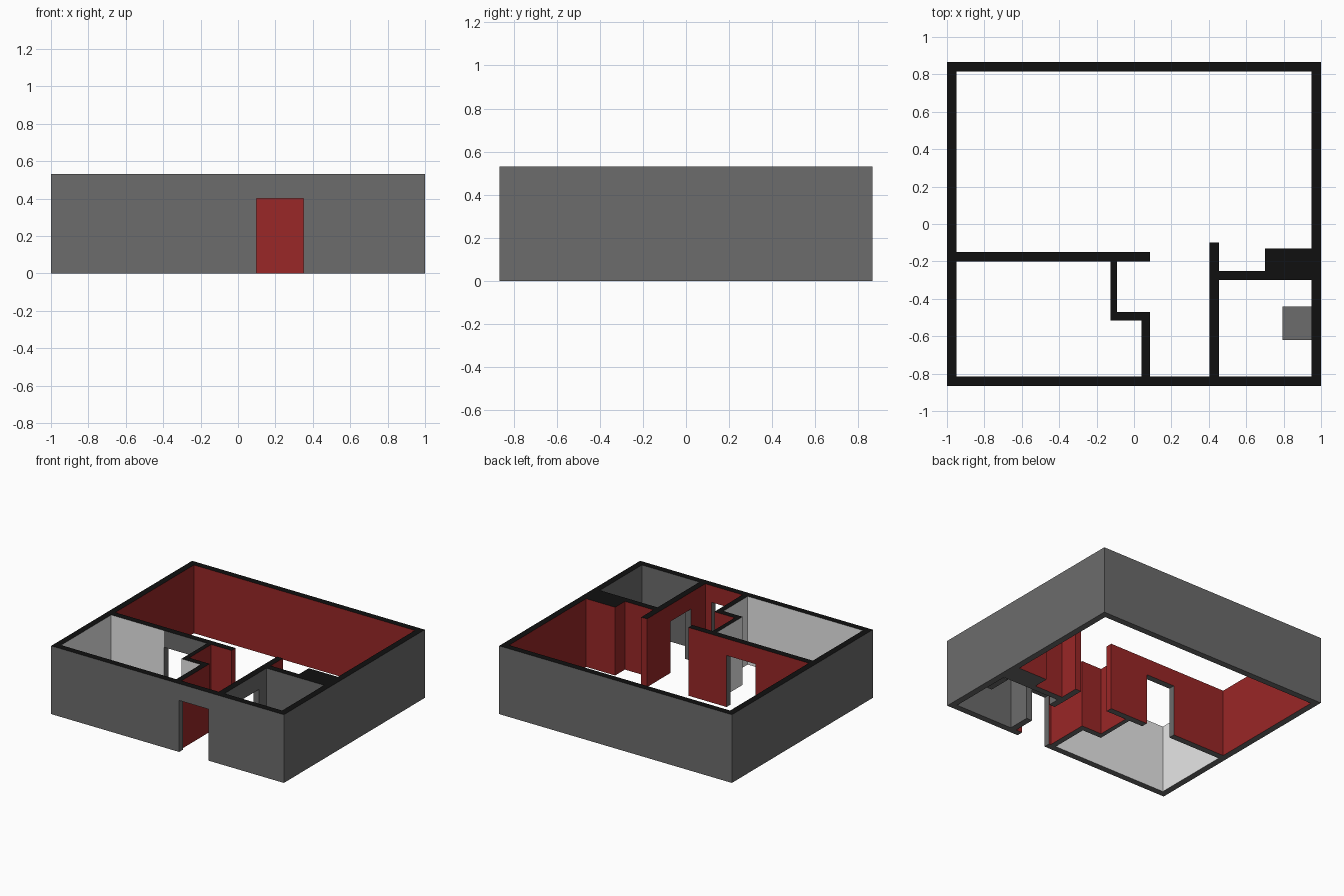
import bpy
import bmesh
from mathutils import Vector

if "Cube" in bpy.data.objects:
    bpy.data.objects.remove(bpy.data.objects["Cube"], do_unlink=True)

HEIGHT = 0.53
DOOR_HEIGHT = 0.4
BEDROOM_DOOR_X = -0.494


def material(name, r, g, b):
    mat = bpy.data.materials.new(name)
    mat.use_nodes = True
    mat.diffuse_color = (r, g, b, 1)
    mat.node_tree.nodes["Principled BSDF"].inputs["Base Color"].default_value = (r, g, b, 1)
    return mat


MATERIALS = [
    material("plain grey", 0.15, 0.15, 0.15),
    material("dark red", 0.32, 0.02, 0.02),
    material("white paint", 0.87, 0.87, 0.87),
    material("black wall top", 0.005, 0.005, 0.005),
]
GREY, RED, WHITE, BLACK = range(4)


def box(name, lo, hi):
    lo, hi = Vector(lo), Vector(hi)
    bm = bmesh.new()
    bmesh.ops.create_cube(bm, size=1)
    for v in bm.verts:
        v.co = Vector((lo[i] + (v.co[i] + 0.5) * (hi[i] - lo[i]) for i in range(3)))
    mesh = bpy.data.meshes.new(name)
    bm.to_mesh(mesh)
    bm.free()
    for mat in MATERIALS:
        mesh.materials.append(mat)
    obj = bpy.data.objects.new(name, mesh)
    bpy.context.collection.objects.link(obj)
    return obj


def inside(p, x0, x1, y0, y1):
    return x0 < p.x < x1 and y0 < p.y < y1


def room_colour(p):
    # Colour of the room that a wall face looks into
    if abs(p.x) > 1 or abs(p.y) > 0.865:
        return GREY
    if inside(p, 0.455, 0.95, -0.82, -0.3):
        return GREY
    if inside(p, -0.95, -0.125, -0.82, -0.2) or inside(p, -0.95, 0.04, -0.82, -0.515):
        unpainted = p.y > -0.22 and p.x > BEDROOM_DOOR_X
        return GREY if unpainted else WHITE
    return RED


def cut_door(obj, lo, hi):
    cutter = box("door_cutter", lo, hi)
    cutter.hide_render = True
    mod = obj.modifiers.new("door", 'BOOLEAN')
    mod.operation = 'DIFFERENCE'
    mod.solver = 'EXACT'
    mod.object = cutter
    bpy.context.view_layer.update()
    evaluated = obj.evaluated_get(bpy.context.evaluated_depsgraph_get())
    mesh = bpy.data.meshes.new_from_object(evaluated)
    obj.modifiers.clear()
    obj.data = mesh
    bpy.data.objects.remove(cutter, do_unlink=True)


def wall(name, x0, x1, y0, y1, door=None):
    obj = box(name, (x0, y0, 0), (x1, y1, HEIGHT))
    if door:
        a, b = door
        if x1 - x0 > y1 - y0:
            cut_door(obj, (a, y0 - 0.1, -0.1), (b, y1 + 0.1, DOOR_HEIGHT))
        else:
            cut_door(obj, (x0 - 0.1, a, -0.1), (x1 + 0.1, b, DOOR_HEIGHT))
    bm = bmesh.new()
    bm.from_mesh(obj.data)
    # Split the faces where one room meets the next
    cuts = [(Vector((x, 0, 0)), Vector((1, 0, 0)))
            for x in (BEDROOM_DOOR_X, -0.125, 0.04, 0.455)]
    cuts += [(Vector((0, y, 0)), Vector((0, 1, 0))) for y in (-0.515, -0.3, -0.2)]
    for co, no in cuts:
        bmesh.ops.bisect_plane(bm, geom=bm.verts[:] + bm.edges[:] + bm.faces[:],
                               plane_co=co, plane_no=no, dist=0.0001)
    bm.normal_update()
    for f in bm.faces:
        probe = f.calc_center_median() + f.normal * 0.005
        if f.normal.z > 0.5:
            f.material_index = BLACK
        elif f.normal.z < -0.5 or inside(probe, x0, x1, y0, y1):
            f.material_index = GREY
        else:
            f.material_index = room_colour(probe)
    bmesh.ops.dissolve_limit(bm, angle_limit=0.01, verts=bm.verts[:],
                             edges=bm.edges[:], delimit={'MATERIAL'})
    bm.to_mesh(obj.data)
    bm.free()
    return obj


# Outer shell
wall("front_wall", -1, 1, -0.865, -0.815, door=(0.1, 0.35))
wall("back_wall", -1, 1, 0.815, 0.865)
wall("right_wall", -1, -0.95, -0.815, 0.815)
wall("left_wall", 0.95, 1, -0.815, 0.815)

# Bedroom partitions
wall("bedroom_wall", -0.95, 0.085, -0.2, -0.15, door=(BEDROOM_DOOR_X, -0.244))
wall("niche_side_wall", -0.125, -0.09, -0.47, -0.2)
wall("niche_front_wall", -0.125, 0.085, -0.515, -0.47)
wall("hall_wall", 0.04, 0.085, -0.815, -0.515)

# Bathroom partitions and the solid shaft behind them
wall("bathroom_side_wall", 0.405, 0.455, -0.815, -0.1, door=(-0.64, -0.39))
wall("bathroom_back_wall", 0.455, 0.95, -0.3, -0.25)
wall("shaft_block", 0.7, 0.95, -0.25, -0.13)

# Bathroom basin fixed to the outer wall
box("bathroom_basin", (0.795, -0.62, 0.1), (0.95, -0.44, 0.17))
